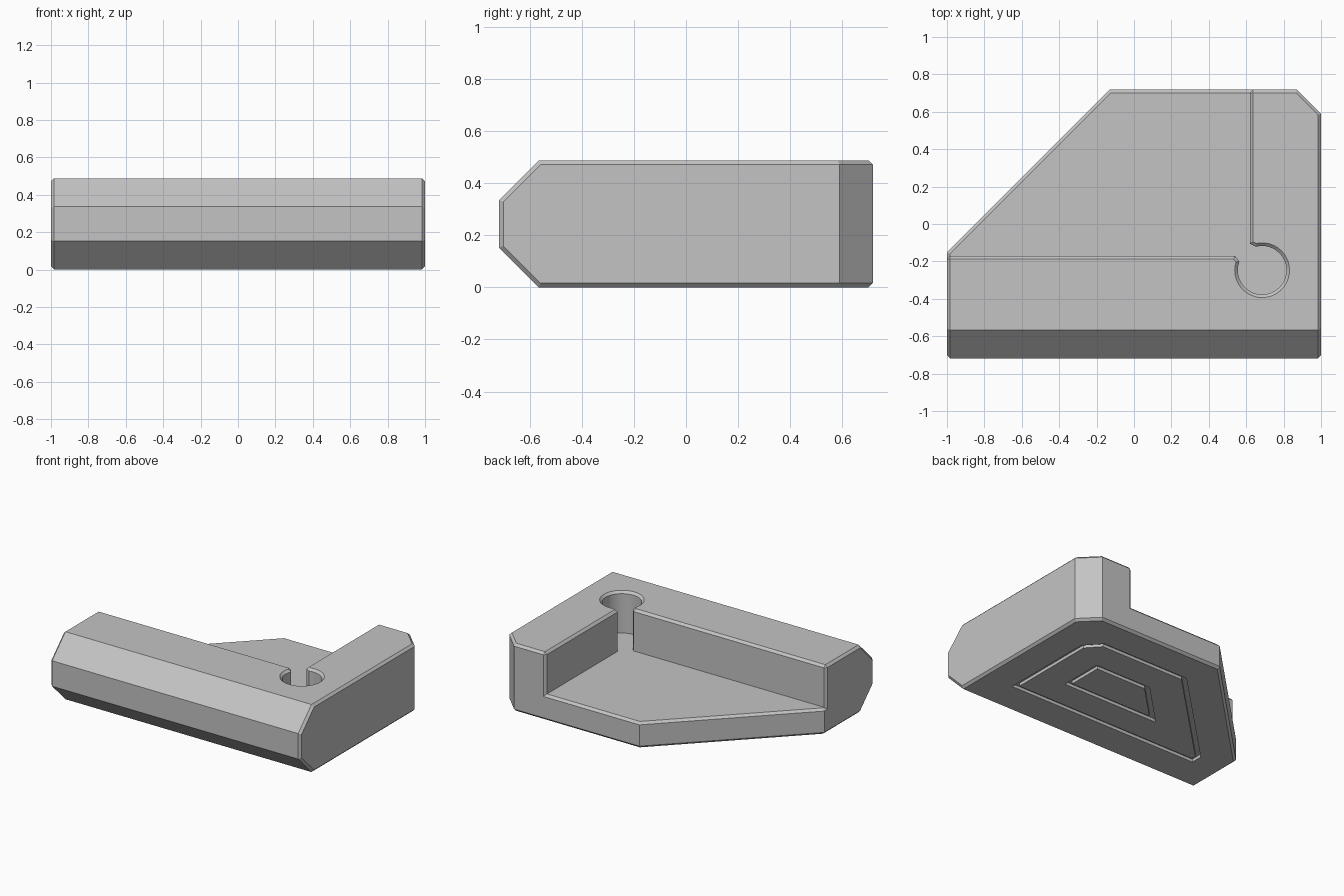
import bpy, bmesh, math
from mathutils import Vector

cube = bpy.data.objects.get("Cube")
if cube:
    bpy.data.objects.remove(cube, do_unlink=True)

HEIGHT, FLOOR, CHAMFER = 0.488, 0.187, 0.0165
GROOVE_WIDTH, GROOVE_DEPTH = 0.033, 0.022

grey = bpy.data.materials.new("plain grey")
grey.use_nodes = True
grey.diffuse_color = (0.55, 0.55, 0.55, 1)
bsdf = next(n for n in grey.node_tree.nodes if n.type == 'BSDF_PRINCIPLED')
bsdf.inputs["Base Color"].default_value = grey.diffuse_color

bm = bmesh.new()
corners = {}


def corner(point, z):
    # shared vertex above a plan point
    key = (point, z)
    if key not in corners:
        corners[key] = bm.verts.new((point[0], point[1], z))
    return corners[key]


def cap(points, z):
    bm.faces.new([corner(p, z) for p in points])


def walls(points, z0, z1):
    for i, p in enumerate(points):
        q = points[i - 1]
        bm.faces.new((corner(q, z0), corner(p, z0), corner(p, z1), corner(q, z1)))


def bevel(edges, width):
    bmesh.ops.bevel(bm, geom=edges, offset=width, offset_type='OFFSET', segments=1,
                    profile=0.5, affect='EDGES', clamp_overlap=False)


def inset(points, d):
    # shrink a counterclockwise outline by d
    pts = [Vector(p) for p in points]
    result = []
    for i, p in enumerate(pts):
        a = (p - pts[i - 1]).normalized()
        b = (pts[(i + 1) % len(pts)] - p).normalized()
        na, nb = Vector((-a.y, a.x)), Vector((-b.y, b.x))
        result.append(p + (na + nb) * d / (1 + na.dot(nb)))
    return result


def groove(points):
    # channel rising into the underside; returns its outer and inner rim edges
    inner = inset(points, GROOVE_WIDTH)
    loops = [[bm.verts.new((p[0], p[1], z)) for p in pts]
             for pts, z in ((points, 0), (points, GROOVE_DEPTH),
                            (inner, GROOVE_DEPTH), (inner, 0))]
    for a, b in zip(loops, loops[1:]):
        for i in range(len(a)):
            bm.faces.new((a[i - 1], a[i], b[i], b[i - 1]))
    return [[bm.edges.get((loop[i - 1], loop[i])) for i in range(len(loop))]
            for loop in (loops[0], loops[-1])]


# Plan of the open pocket, with a round relief in its inner corner
cx, cy, r = 0.685, -0.247, 0.13
start, end, steps = math.radians(159), math.radians(465), 30
arc = [(cx + r * math.cos(t), cy + r * math.sin(t))
       for t in (start + (end - start) * i / steps for i in range(steps + 1))]
pocket_wall = [(-1, -0.17), (0.54, -0.17)] + arc + [(0.62, -0.105), (0.62, 0.718)]
open_side = [(-0.13, 0.718), (-1, -0.152)]
outer_side = [(-1, -0.718), (1, -0.718), (1, 0.59), (0.872, 0.718)]

# Base plate and the raised L-shaped rail as one closed solid
rail = outer_side + pocket_wall[::-1]
plate = outer_side + [pocket_wall[-1]] + open_side + [pocket_wall[0]]
cap(plate[::-1], 0)
cap(pocket_wall + open_side, FLOOR)
cap(rail, HEIGHT)
walls(plate, 0, FLOOR)
walls(rail, FLOOR, HEIGHT)
bmesh.ops.recalc_face_normals(bm, faces=bm.faces[:])
bmesh.ops.dissolve_limit(bm, angle_limit=math.radians(1),
                         verts=bm.verts[:], edges=bm.edges[:])

# Wide chamfers along the front
bevel([e for e in bm.edges if all(v.co.y < -0.71 for v in e.verts)
       and abs(e.verts[0].co.z - e.verts[1].co.z) < 0.01], 0.152)

# Small chamfer on every square outer edge
bm.normal_update()
bevel([e for e in bm.edges if e.is_manifold and e.is_convex
       and e.calc_face_angle() > math.radians(75)], CHAMFER)

# Two concentric grooves in the underside
bm.normal_update()
underside = max((f for f in bm.faces if f.normal.z < -0.99), key=lambda f: f.calc_area())
border = underside.edges[:]
bm.faces.remove(underside)
for outline in ([(-0.78, -0.335), (0.76, -0.335), (0.76, 0.365),
                 (0.655, 0.48), (-0.045, 0.48), (-0.78, -0.25)],
                [(-0.26, -0.09), (0.515, -0.09), (0.515, 0.233), (0.063, 0.233)]):
    outer_rim, inner_rim = groove(outline)
    bmesh.ops.triangle_fill(bm, edges=border + outer_rim, use_beauty=True,
                            normal=(0, 0, -1))
    border = inner_rim
bmesh.ops.triangle_fill(bm, edges=border, use_beauty=True, normal=(0, 0, -1))
bmesh.ops.recalc_face_normals(bm, faces=bm.faces[:])

mesh = bpy.data.meshes.new("corner_bracket")
bm.to_mesh(mesh)
bm.free()
mesh.materials.append(grey)
bracket = bpy.data.objects.new("corner_bracket", mesh)
bpy.context.collection.objects.link(bracket)

bpy.ops.object.select_all(action='DESELECT')
bracket.select_set(True)
bpy.context.view_layer.objects.active = bracket
bpy.ops.object.shade_smooth_by_angle(angle=math.radians(25))
